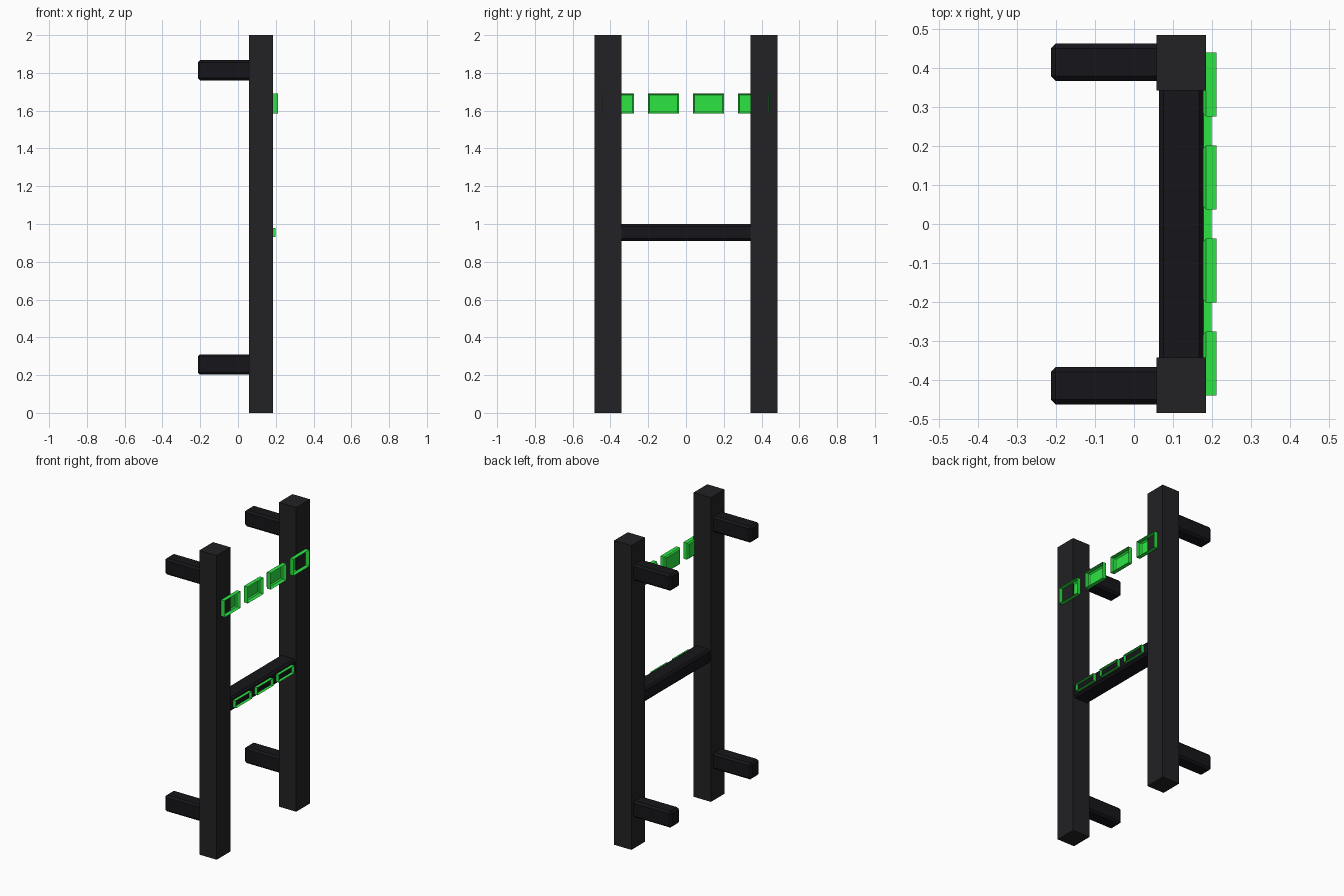
import bpy, bmesh

if "Cube" in bpy.data.objects:
    bpy.data.objects.remove(bpy.data.objects["Cube"])


def material(name, color):
    m = bpy.data.materials.new(name)
    m.diffuse_color = (*color, 1)
    m.use_nodes = True
    m.node_tree.nodes["Principled BSDF"].inputs["Base Color"].default_value = m.diffuse_color
    return m


POST = material("post_black", (0.016, 0.016, 0.018))
BAR = material("bar_black", (0.008, 0.008, 0.011))
GREEN = material("green", (0.025, 0.78, 0.055))


def box(name, x, y, z, mat, bevel=0.0, open_front=False):
    """Box from (min, max) ranges; open_front gives a tray facing +x."""
    bm = bmesh.new()
    bmesh.ops.create_cube(bm, size=1)
    for v in bm.verts:
        v.co = [(r[0] + r[1]) / 2 + c * (r[1] - r[0]) for c, r in zip(v.co, (x, y, z))]
    edges = bm.edges[:]
    if open_front:
        bm.normal_update()
        front = [f for f in bm.faces if f.normal.x > 0.9]
        bmesh.ops.delete(bm, geom=front, context='FACES_ONLY')
        edges = [e for e in bm.edges if all(v.co.x < x[0] + 1e-4 for v in e.verts)]
    if bevel:
        bmesh.ops.bevel(bm, geom=edges, offset=bevel, segments=1,
                        profile=0.5, affect='EDGES')
    me = bpy.data.meshes.new(name)
    bm.to_mesh(me)
    bm.free()
    me.materials.append(mat)
    ob = bpy.data.objects.new(name, me)
    bpy.context.collection.objects.link(ob)
    return ob


def span(a, b, side):
    return tuple(sorted((a * side, b * side)))


# Uprights and the wall pegs behind them
for side, label in ((-1, "near"), (1, "far")):
    box(f"post_{label}", (0.058, 0.184), span(0.342, 0.484, side), (0, 2), POST)
    for z, level in ((0.203, "lower"), (1.76, "upper")):
        box(f"peg_{level}_{label}", (-0.213, 0.075), span(0.367, 0.462, side),
            (z, z + 0.107), BAR, 0.012)

# Cross bar
box("cross_bar", (0.064, 0.178), (-0.355, 0.355), (0.91, 1.0), BAR, 0.012)

# Upper row of open trays, partly sunk into the posts
for i in range(4):
    yc = (i - 1.5) * 0.238
    box(f"upper_tray_{i + 1}", (0.177, 0.212), (yc - 0.082, yc + 0.082),
        (1.584, 1.692), GREEN, 0.008, True)

# Lower row of open trays, backs sunk into the cross bar
for i in range(3):
    yc = (i - 1) * 0.222
    box(f"lower_tray_{i + 1}", (0.166, 0.199), (yc - 0.082, yc + 0.082),
        (0.931, 0.98), GREEN, 0.008, True)
